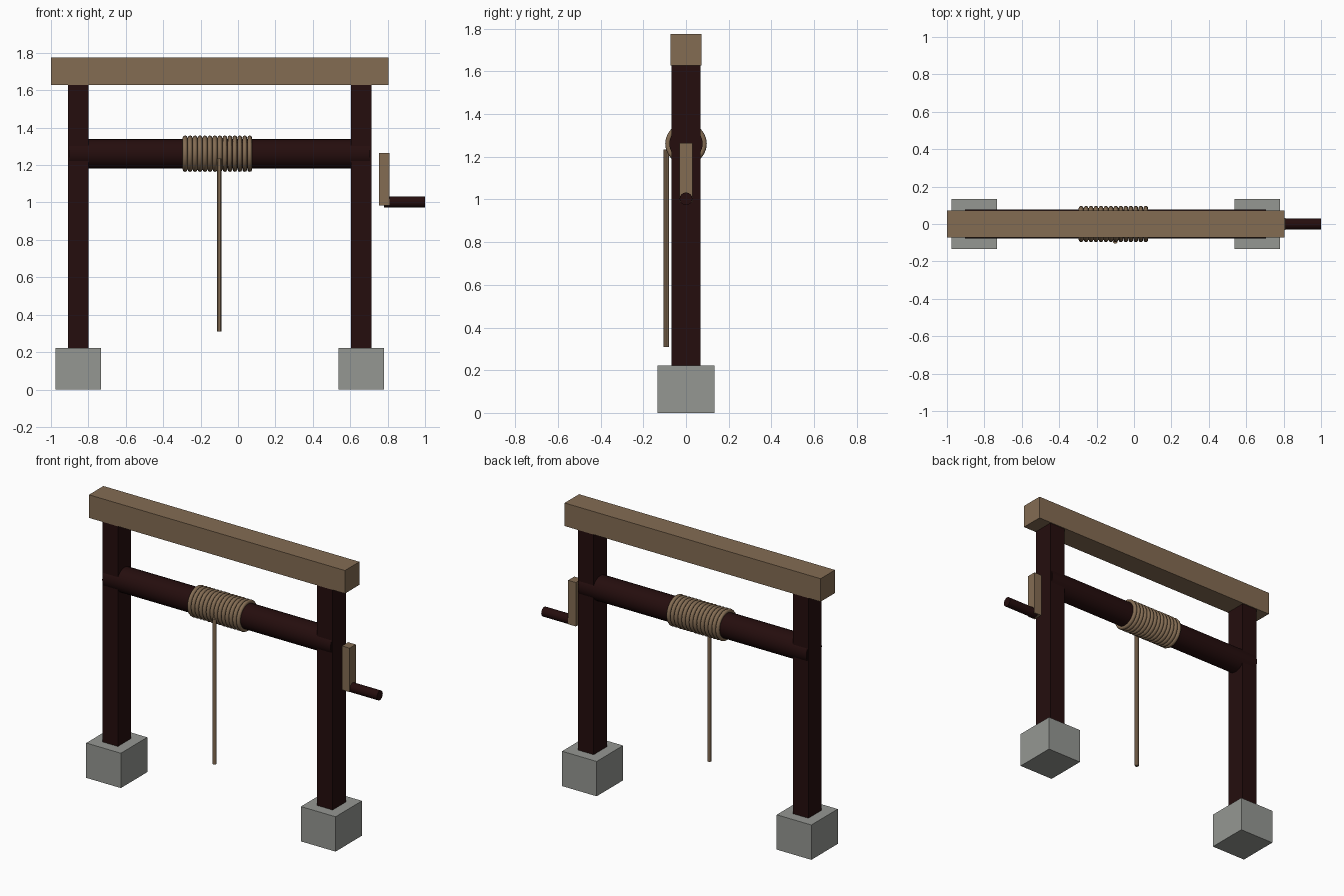
import bpy
import math

old = bpy.data.objects.get("Cube")
if old:
    bpy.data.objects.remove(old, do_unlink=True)


def material(name, rgb):
    m = bpy.data.materials.new(name)
    m.use_nodes = True
    m.diffuse_color = (*rgb, 1)
    m.node_tree.nodes["Principled BSDF"].inputs["Base Color"].default_value = (*rgb, 1)
    return m


tan = material("tan wood and rope", (0.23, 0.15, 0.086))
dark = material("dark wood", (0.018, 0.004, 0.004))
stone = material("grey stone", (0.30, 0.31, 0.29))


def finish(name, mat):
    ob = bpy.context.object
    ob.name = ob.data.name = name
    ob.data.materials.append(mat)
    return ob


def box(name, mat, x, y, z):
    """Box from (min, max) ranges in x and z, and a half depth y."""
    bpy.ops.mesh.primitive_cube_add(size=1, location=(sum(x) / 2, 0, sum(z) / 2))
    ob = finish(name, mat)
    ob.scale = (x[1] - x[0], 2 * y, z[1] - z[0])
    bpy.ops.object.transform_apply(location=False, rotation=False, scale=True)


def rod(name, mat, centre, radius, length, sides, along_x=True):
    bpy.ops.mesh.primitive_cylinder_add(
        vertices=sides, radius=radius, depth=length, location=centre,
        rotation=(0, math.pi / 2 if along_x else 0, 0))
    finish(name, mat)
    bpy.ops.object.shade_smooth_by_angle(angle=math.radians(30))


FRAME_X = -0.098      # middle of the frame
AXLE_Z = 1.261

# Stone feet and posts
for side, sign in (("right", -1), ("left", 1)):
    cx = FRAME_X + sign * 0.757
    box(f"{side}_foot", stone, (cx - 0.122, cx + 0.122), 0.133, (0, 0.222))
    box(f"{side}_post", dark, (cx - 0.055, cx + 0.055), 0.067, (0.2, 1.64))

# Top beam
box("top_beam", tan, (-1, 0.805), 0.073, (1.628, 1.775))

# Drum running through both posts
rod("drum", dark, (FRAME_X, 0, AXLE_Z), 0.078, 1.61, 24)

# Rope wound on the drum, and its hanging end
TURNS = 14
for i in range(TURNS):
    x = -0.283 + i * 0.346 / (TURNS - 1)
    bpy.ops.mesh.primitive_torus_add(
        major_radius=0.085, minor_radius=0.0125, major_segments=24, minor_segments=8,
        location=(x, 0, AXLE_Z), rotation=(0, math.pi / 2, 0))
    finish(f"rope_turn_{i + 1}", tan)
    bpy.ops.object.shade_smooth_by_angle(angle=math.radians(50))
rod("hanging_rope", tan, (-0.1, -0.093, 0.772), 0.0125, 0.925, 12, along_x=False)

# Crank arm and grip
box("crank_arm", tan, (0.755, 0.809), 0.031, (0.985, 1.265))
rod("crank_grip", dark, (0.89, 0, 1.003), 0.03, 0.22, 16)
